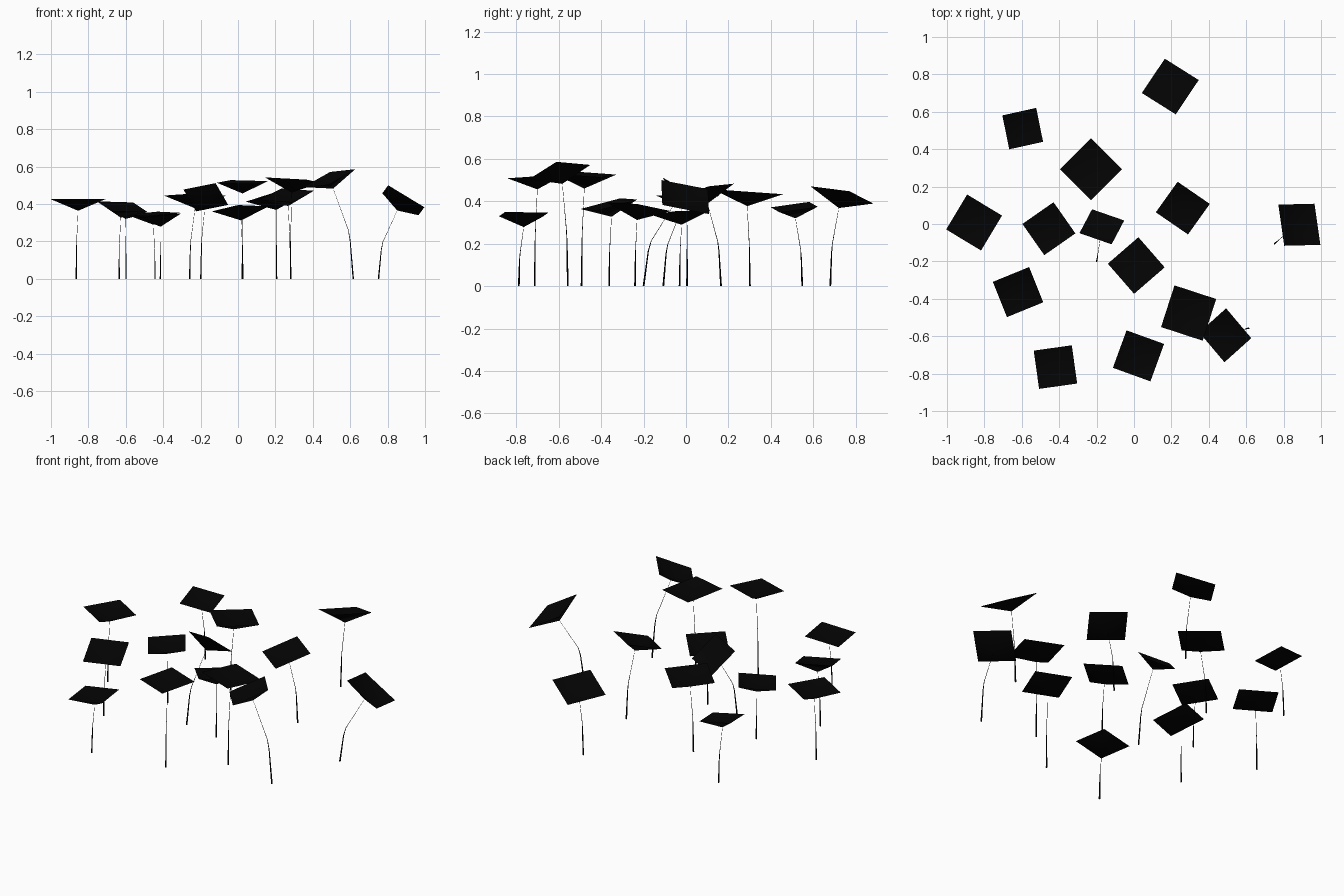
import bpy
from math import radians, cos, sin, tau
from mathutils import Vector

if "Cube" in bpy.data.objects:
    bpy.data.objects.remove(bpy.data.objects["Cube"])

# Per flower: head x, y, rim height, half diagonal, yaw, slope x, slope y, stem base x, y
FLOWERS = [
    (-.23, .293, .445, .166, 90, .00, -.07, -.26, .301),
    (.194, .735, .430, .157, 102, .17, -.24, .205, .68),
    (-.595, .510, .373, .132, 57, -.15, .11, -.60, .548),
    (-.855, .008, .427, .154, 104, .00, .00, -.866, .005),
    (-.455, -.025, .348, .144, 80, .05, .07, -.445, -.03),
    (-.172, -.015, .436, .131, 22, -.10, -.86, -.20, -.20),
    (.261, .085, .447, .148, 100, .12, .28, .28, .165),
    (.884, -.004, .420, .160, 50, -.60, -.28, .75, -.107),
    (.012, -.222, .374, .153, 86, .08, -.14, .025, -.24),
    (-.62, -.364, .386, .148, 67, -.12, .22, -.637, -.362),
    (.292, -.476, .528, .166, 117, -.07, -.05, .28, -.492),
    (.488, -.595, .538, .148, -4, .37, .22, .615, -.557),
    (.024, -.705, .518, .151, 115, .00, .07, .022, -.713),
    (-.42, -.765, .338, .146, 143, .10, .00, -.416, -.788),
]

black = bpy.data.materials.new("black")
black.diffuse_color = (0.001, 0.001, 0.001, 1)
black.use_nodes = True
black.node_tree.nodes["Principled BSDF"].inputs["Base Color"].default_value = black.diffuse_color


def add_mesh(name, verts, faces):
    mesh = bpy.data.meshes.new(name)
    mesh.from_pydata([tuple(v) for v in verts], [], faces)
    mesh.materials.append(black)
    mesh.shade_smooth()
    obj = bpy.data.objects.new(name, mesh)
    bpy.context.collection.objects.link(obj)
    return obj


def flower_head(i, centre, r, yaw, sx, sy):
    # square dish: four triangles meeting at a sunken middle
    normal = Vector((-sx, -sy, 1)).normalized()
    turn = Vector((0, 0, 1)).rotation_difference(normal)
    rim = []
    for k in range(4):
        a = radians(yaw + 90 * k)
        rim.append(centre + turn @ Vector((r * cos(a), r * sin(a), 0)))
    middle = centre - normal * r * 0.41
    add_mesh(f"flower_head_{i}", rim + [middle],
             [(k, (k + 1) % 4, 4) for k in range(4)])
    return middle


def stem(i, base, top):
    # thin tapering three-sided stalk, bending in its middle
    verts = []
    for side, up, r in ((0, 0, .005), (.15, .42, .003), (.24, .54, .0018), (1, 1, .0008)):
        p = base + (top - base) * side
        p.z = top.z * up
        for k in range(3):
            a = tau * k / 3
            verts.append(p + Vector((r * cos(a), r * sin(a), 0)))
    faces = [(s + k, s + (k + 1) % 3, s + 3 + (k + 1) % 3, s + 3 + k)
             for s in (0, 3, 6) for k in range(3)]
    add_mesh(f"stem_{i}", verts, faces)


for i, (x, y, z, r, yaw, sx, sy, bx, by) in enumerate(FLOWERS, 1):
    middle = flower_head(i, Vector((x, y, z)), r, yaw, sx, sy)
    stem(i, Vector((bx, by, 0)), middle)
